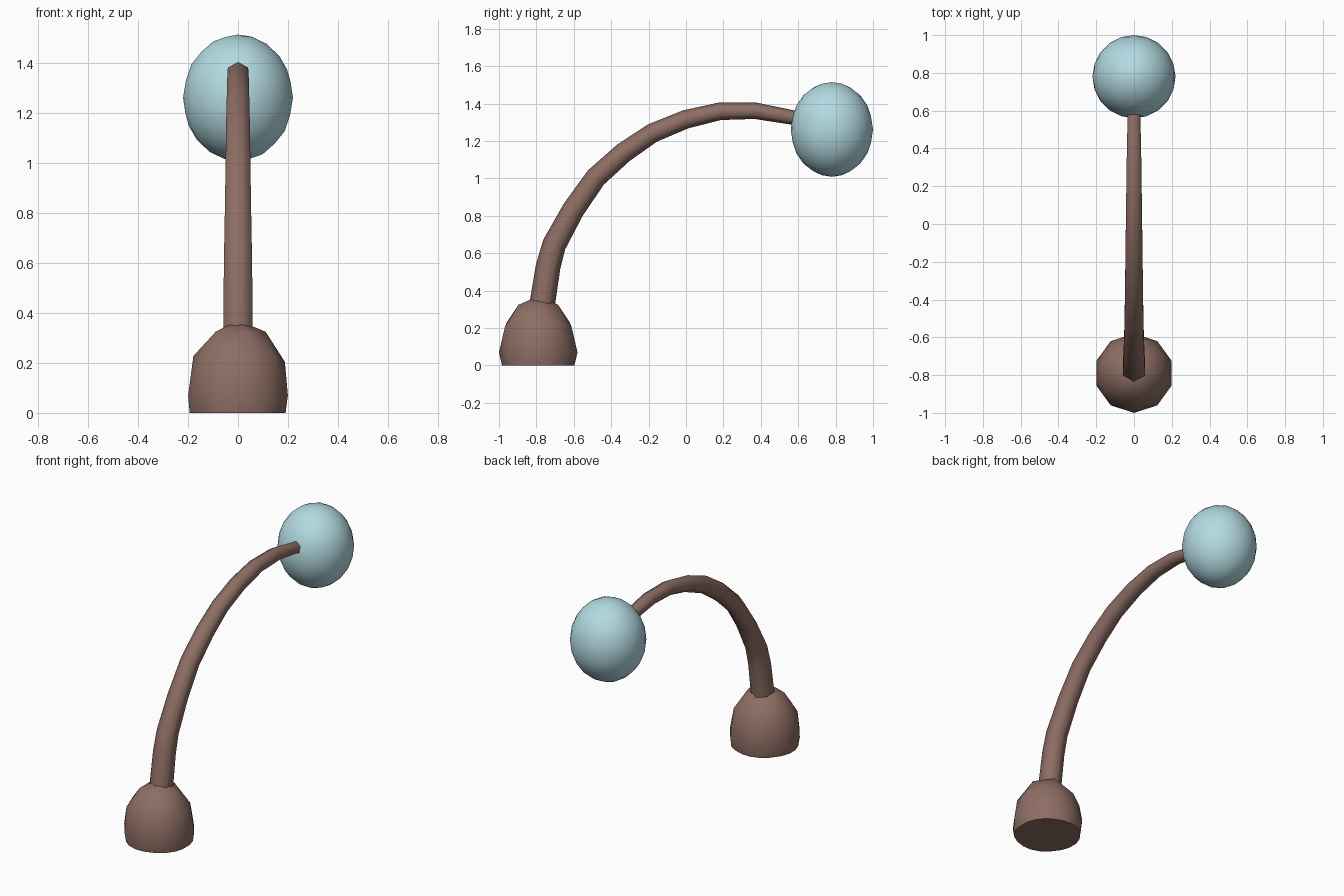
import bpy, bmesh, math
from mathutils import Vector, Matrix

if "Cube" in bpy.data.objects:
    bpy.data.objects.remove(bpy.data.objects["Cube"])


def material(name, rgb):
    m = bpy.data.materials.new(name)
    m.diffuse_color = (*rgb, 1)
    m.use_nodes = True
    m.node_tree.nodes["Principled BSDF"].inputs["Base Color"].default_value = m.diffuse_color
    return m


brown = material("warm brown", (0.27, 0.157, 0.128))
blue = material("pale blue", (0.45, 0.70, 0.76))


def finish(name, bm, mat, angle=60):
    bmesh.ops.recalc_face_normals(bm, faces=bm.faces)
    me = bpy.data.meshes.new(name)
    bm.to_mesh(me)
    bm.free()
    me.materials.append(mat)
    ob = bpy.data.objects.new(name, me)
    bpy.context.collection.objects.link(ob)
    bpy.ops.object.select_all(action='DESELECT')
    ob.select_set(True)
    bpy.context.view_layer.objects.active = ob
    bpy.ops.object.shade_smooth_by_angle(angle=math.radians(angle))
    return ob


def ico(levels, centre, scale):
    bm = bmesh.new()
    mat = Matrix.Translation(centre) @ Matrix.Diagonal((*scale, 1))
    bmesh.ops.create_icosphere(bm, subdivisions=levels, radius=1, matrix=mat)
    return bm


# faceted base, cut flat on the ground
bm = ico(2, (0, -0.79, 0.07), (0.21, 0.21, 0.30))
cut = bmesh.ops.bisect_plane(bm, geom=bm.verts[:] + bm.edges[:] + bm.faces[:],
                             plane_co=(0, 0, 0), plane_no=(0, 0, 1), clear_inner=True)
rim = [e for e in cut["geom_cut"] if isinstance(e, bmesh.types.BMEdge)]
bmesh.ops.holes_fill(bm, edges=rim)
finish("base", bm, brown)

# curved six-sided stem: y, z, radius along the path
path = [(-0.785, 0.22, 0.070), (-0.765, 0.35, 0.068), (-0.737, 0.53, 0.066),
        (-0.704, 0.648, 0.064), (-0.602, 0.834, 0.060), (-0.482, 1.005, 0.057),
        (-0.335, 1.137, 0.055), (-0.179, 1.243, 0.052), (-0.002, 1.316, 0.050),
        (0.181, 1.359, 0.047), (0.370, 1.362, 0.044), (0.570, 1.326, 0.039),
        (0.690, 1.290, 0.037)]
bm = bmesh.new()
rings = []
for i, (y, z, r) in enumerate(path):
    a, b = path[max(i - 1, 0)], path[min(i + 1, len(path) - 1)]
    t = Vector((0, b[0] - a[0], b[1] - a[1])).normalized()
    out = Vector((0, -t.z, t.y))
    rings.append([bm.verts.new(Vector((0, y, z)) + r * (
        out * math.cos(k * math.pi / 3) + Vector((1, 0, 0)) * math.sin(k * math.pi / 3)))
        for k in range(6)])
for p, q in zip(rings, rings[1:]):
    for k in range(6):
        n = (k + 1) % 6
        bm.faces.new((p[k], p[n], q[n], q[k]))
bm.faces.new(rings[0])
bm.faces.new(rings[-1])
finish("stem", bm, brown, 65)

# hanging bulb
finish("bulb", ico(3, (0, 0.78, 1.262), (0.22, 0.22, 0.253)), blue)
